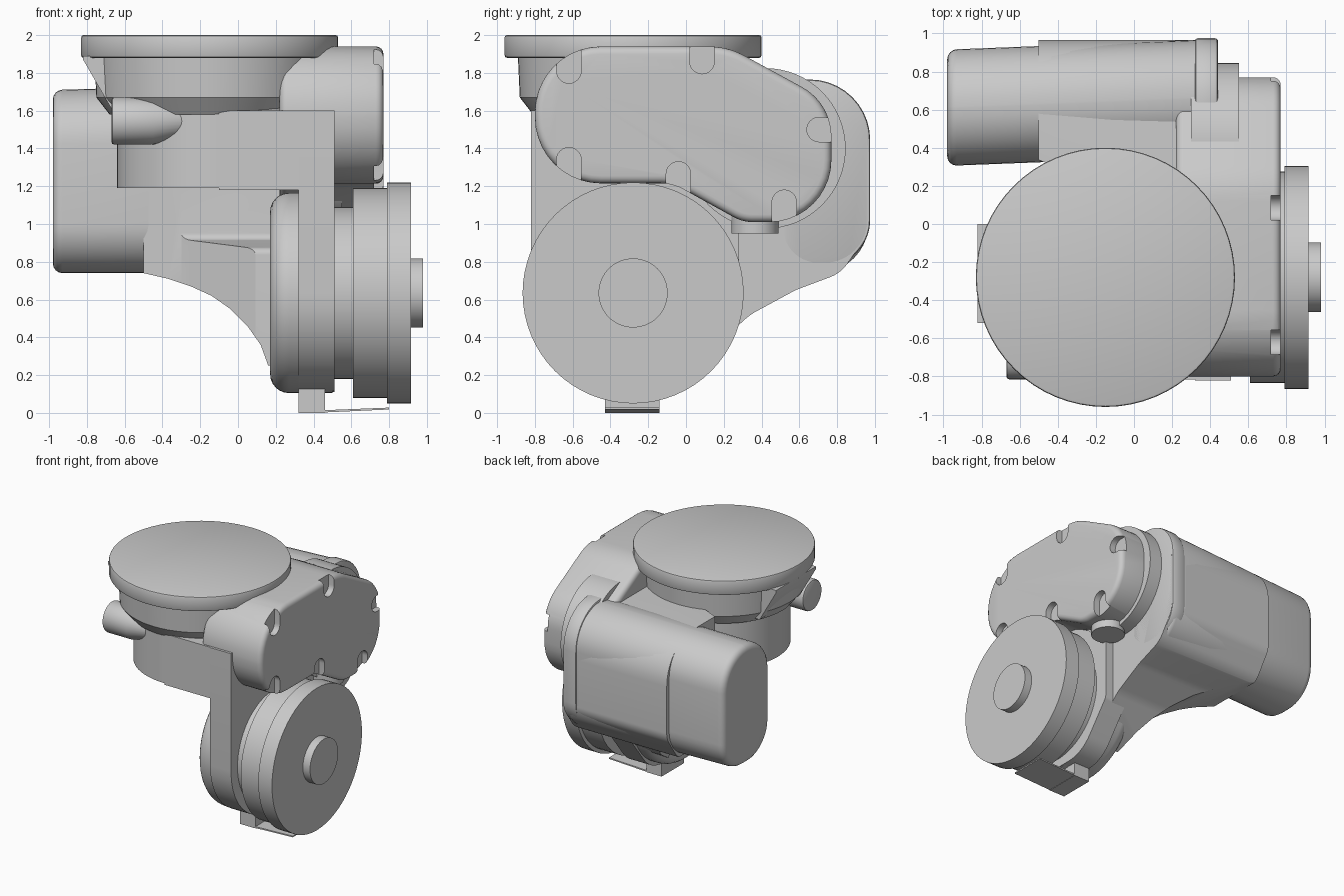
import bpy, bmesh
from math import sin, cos, tan, pi, radians
from mathutils import Vector

cube = bpy.data.objects.get("Cube")
if cube:
    bpy.data.objects.remove(cube)

GREY = (0.59, 0.59, 0.59, 1)
metal = bpy.data.materials.new("cast_grey")
metal.use_nodes = True
metal.diffuse_color = GREY
metal.node_tree.nodes["Principled BSDF"].inputs["Base Color"].default_value = GREY


def place(axis, a, b, h):
    return {"x": (h, a, b), "y": (a, h, b), "z": (a, b, h)}[axis]


def finish(name, bm):
    bmesh.ops.recalc_face_normals(bm, faces=bm.faces)
    me = bpy.data.meshes.new(name)
    bm.to_mesh(me)
    bm.free()
    me.materials.append(metal)
    ob = bpy.data.objects.new(name, me)
    bpy.context.collection.objects.link(ob)
    return ob


def activate(ob):
    bpy.ops.object.select_all(action="DESELECT")
    ob.select_set(True)
    bpy.context.view_layer.objects.active = ob


def bevel(ob, width, segments=4):
    m = ob.modifiers.new("bevel", "BEVEL")
    m.width, m.segments, m.limit_method = width, segments, "ANGLE"
    m.angle_limit = radians(40)
    activate(ob)
    bpy.ops.object.modifier_apply(modifier=m.name)
    return ob


def combine(ob, tool, operation):
    tool.hide_render = True
    m = ob.modifiers.new("cut", "BOOLEAN")
    m.object, m.operation, m.solver = tool, operation, "EXACT"
    activate(ob)
    bpy.ops.object.modifier_apply(modifier=m.name)
    bpy.data.objects.remove(tool)


def rounded(corners, n=10):
    """Polygon whose corners (a, b, radius) are replaced by arcs."""
    out = []
    for i, (a, b, r) in enumerate(corners):
        p = Vector((a, b))
        if not r:
            out.append((a, b))
            continue
        d1 = (Vector(corners[i - 1][:2]) - p).normalized()
        d2 = (Vector(corners[(i + 1) % len(corners)][:2]) - p).normalized()
        half = d1.angle(d2) / 2
        c = p + (d1 + d2).normalized() * (r / sin(half))
        start, end = p + d1 * (r / tan(half)) - c, p + d2 * (r / tan(half)) - c
        for k in range(n + 1):
            out.append(tuple(c + start.slerp(end, k / n).normalized() * r))
    return out


def prism(name, pts, axis, lo, hi):
    bm = bmesh.new()
    rings = [[bm.verts.new(place(axis, a, b, h)) for a, b in pts] for h in (lo, hi)]
    for ring in rings:
        bm.faces.new(ring)
    for i in range(len(pts)):
        j = (i + 1) % len(pts)
        bm.faces.new((rings[0][i], rings[0][j], rings[1][j], rings[1][i]))
    return finish(name, bm)


def lathe(name, axis, centre, profile, n=64):
    """Turned part: profile holds (radius, height) pairs."""
    bm = bmesh.new()
    rings = [[bm.verts.new(place(axis, centre[0] + r * cos(2 * pi * i / n),
                                 centre[1] + r * sin(2 * pi * i / n), h))
              for i in range(n)] for r, h in profile]
    bm.faces.new(rings[0])
    bm.faces.new(rings[-1])
    for r0, r1 in zip(rings, rings[1:]):
        for i in range(n):
            j = (i + 1) % n
            bm.faces.new((r0[i], r0[j], r1[j], r1[i]))
    return finish(name, bm)


def box(name, x, y, z):
    return prism(name, [(x[0], y[0]), (x[1], y[0]), (x[1], y[1]), (x[0], y[1])], "z", *z)


# Top mounting flange and the neck under it
TOP = (-0.15, -0.28)
parts = [bevel(lathe("top_flange", "z", TOP, [(0.68, 1.88), (0.68, 2.0)]), 0.012, 2),
         lathe("flange_neck", "z", TOP, [(0.53, 1.58), (0.6, 1.67), (0.61, 1.89)])]
parts.append(prism("neck_wedge", [(-0.82, 1.89), (-0.82, 1.87), (-0.67, 1.61), (-0.4, 1.61),
                                  (-0.4, 1.89)], "y", -0.52, 0.0))

# Upper body: turned barrel, front block and cable boss
parts.append(lathe("upper_barrel", "z", (-0.11, -0.28), [(0.53, 1.19), (0.53, 1.7)]))
parts.append(box("upper_block", (-0.1, 0.51), (-0.815, 0.28), (1.18, 1.6)))
parts.append(bevel(lathe("cable_boss", "x", (-0.69, 1.545),
                         [(0.125, -0.67), (0.125, -0.45), (0.06, -0.2)], 32), 0.015, 2))

# Gear cover with bolt notches around its rim
outline = rounded([(-0.8, 1.94, 0.35), (0.22, 1.94, 0.4), (0.77, 1.64, 0.3), (0.77, 1.01, 0.33),
                   (0.3, 1.01, 0.22), (-0.07, 1.215, 0.25), (-0.8, 1.215, 0.35)])
cover = bevel(prism("gear_cover", outline, "x", 0.22, 0.77), 0.04)
notches = [(-0.62, 1.81, 90), (0.085, 1.86, 90), (0.705, 1.5, 0),
           (-0.62, 1.34, -90), (-0.04, 1.265, -90), (0.52, 1.115, -90)]
for y, z, deg in notches:
    local = [(0.065 * cos(t), 0.065 * sin(t))
             for t in (pi / 2 + pi * k / 12 for k in range(13))]
    local += [(0.25, -0.065), (0.25, 0.065)]
    c, s = cos(radians(deg)), sin(radians(deg))
    tool = prism("notch_cutter", [(y + a * c - b * s, z + a * s + b * c) for a, b in local],
                 "x", 0.72, 0.85)
    combine(cover, tool, "DIFFERENCE")
parts.append(cover)
parts.append(lathe("rear_bearing_ring", "x", (0.42, 1.4), [(0.425, 0.3), (0.425, 0.55)]))
parts.append(lathe("drain_boss", "z", (0.56, 0.365), [(0.125, 0.95), (0.125, 1.1)], 32))

# Motor cover, tapering slightly toward its free end
motor = prism("motor_cover", rounded([(0.36, 0.74, 0.27), (0.97, 0.74, 0.27),
                                      (0.97, 1.75, 0.3), (0.36, 1.75, 0.3)]), "x", -0.98, 0.43)
for v in motor.data.vertices:
    if v.co.x < 0:
        v.co.y -= 0.055
        v.co.z = 0.74 + (v.co.z - 0.74) * 0.96
parts.append(bevel(motor, 0.05))
parts.append(bevel(prism("motor_flange", rounded([(0.5, 0.78, 0.2), (0.975, 0.78, 0.24),
                                                  (0.975, 1.765, 0.32), (0.5, 1.765, 0.1)]),
                         "x", 0.32, 0.44), 0.015, 2))

# Sweeping casting that joins the motor to the lower joint
casting = prism("swept_casting", [(-0.5, 0.74), (-0.37, 0.71), (-0.25, 0.67), (-0.14, 0.62),
                                  (-0.04, 0.55), (0.05, 0.46), (0.12, 0.36), (0.16, 0.25),
                                  (0.17, 0.12), (0.44, 0.12), (0.44, 1.72), (-0.5, 1.72)],
                "y", -0.2, 1.1)
side = prism("side_cutter", rounded([(0, 0.25, 0), (0.13, 0.33, 0), (0.34, 0.52, 0.3),
                                     (0.58, 0.65, 0.3), (0.82, 0.74, 0.2), (0.965, 0.95, 0.15),
                                     (0.965, 1.72, 0.34), (0.1, 1.72, 0), (0.1, 1.2, 0),
                                     (0.25, 1.2, 0), (0.25, 0.92, 0.04), (0, 0.87, 0.04)]),
             "x", -0.7, 0.6)
plan = prism("plan_cutter", [(-0.6, 0.38), (-0.3, 0.25), (0.17, -0.05), (0.6, -0.05),
                             (0.6, 1.2), (-0.6, 1.2)], "z", 0, 2)
combine(casting, side, "INTERSECT")
combine(casting, plan, "INTERSECT")
parts.append(casting)

# Lower joint: web plate, rounded housing and stacked output discs
parts.append(prism("web_plate", rounded([(-0.82, 0.11, 0.52), (0, 0.11, 0.3), (0.28, 0.47, 0.05),
                                         (0.28, 1.6, 0), (-0.82, 1.6, 0)]), "x", 0.32, 0.51))
LOW = (-0.28, 0.635)
arc = [(0.43 + 0.1 * sin(t), 0.27 - 0.1 * cos(t)) for t in (pi / 12 * k for k in range(7))]
parts.append(lathe("lower_housing", "x", LOW, arc + [(0.53, 0.5)]))
for name, r, lo, hi in [("seal_ring", 0.455, 0.45, 0.61), ("output_drum", 0.555, 0.61, 0.79),
                        ("output_disc", 0.585, 0.79, 0.915), ("centre_cap", 0.183, 0.91, 0.98)]:
    parts.append(lathe(name, "x", LOW, [(r, lo), (r, hi)]))

# Stop block and thin plate at the bottom
parts.append(box("stop_block", (0.32, 0.46), (-0.43, -0.14), (0, 0.13)))
parts.append(prism("stop_plate", [(0.4, 0.0), (0.8, 0.018), (0.8, 0.028), (0.4, 0.012)],
                   "y", -0.43, -0.14))

for ob in parts:
    activate(ob)
    bpy.ops.object.shade_smooth_by_angle(angle=radians(30))
